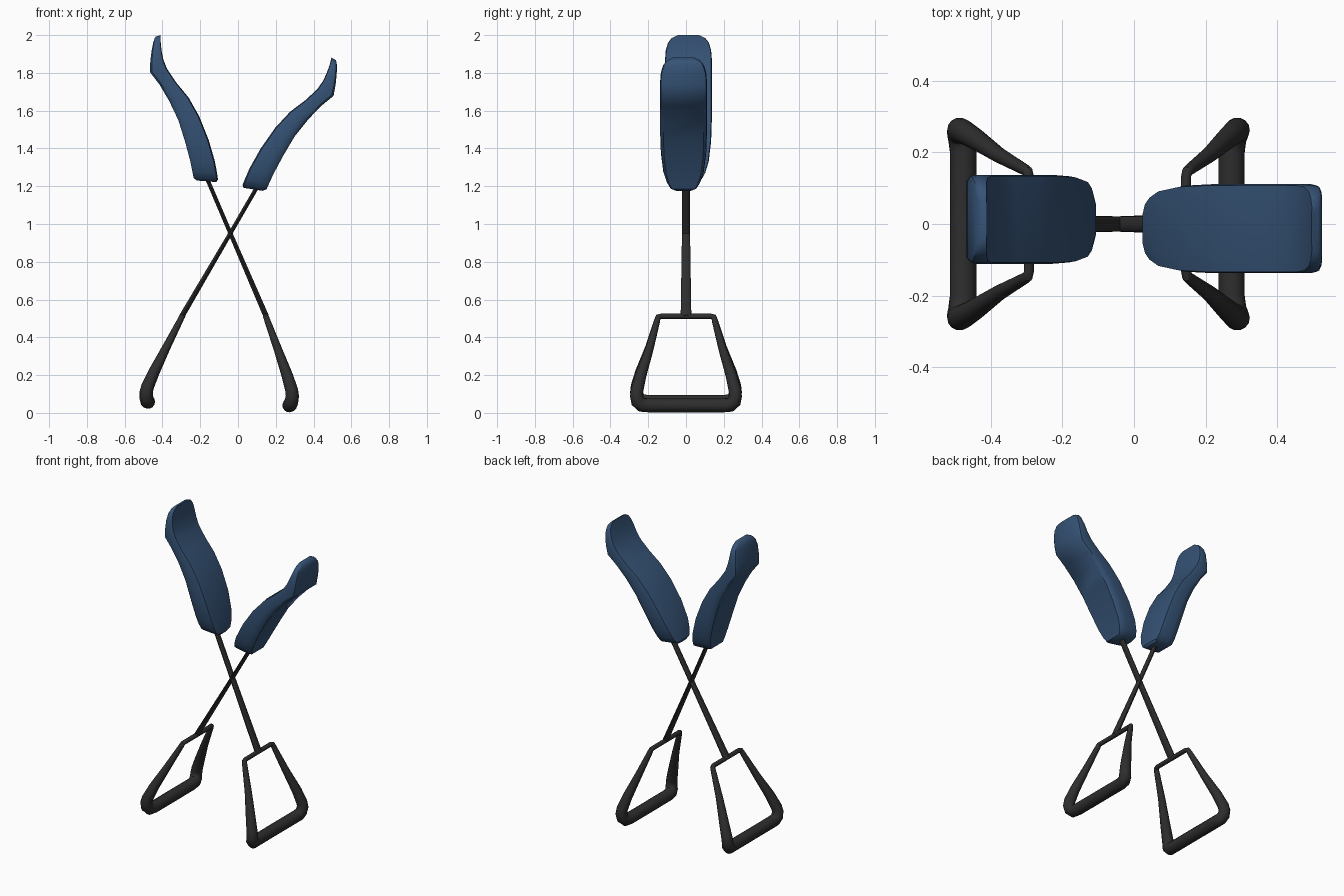
import bpy, bmesh, math
from mathutils import Vector, Matrix

cube = bpy.data.objects.get("Cube")
if cube:
    bpy.data.objects.remove(cube, do_unlink=True)


def material(name, rgb):
    mat = bpy.data.materials.new(name)
    mat.use_nodes = True
    mat.diffuse_color = (*rgb, 1)
    mat.node_tree.nodes["Principled BSDF"].inputs["Base Color"].default_value = (*rgb, 1)
    return mat


blue = material("grip blue", (0.036, 0.086, 0.18))
black = material("frame black", (0.027, 0.027, 0.027))


def loft(name, rings, mat, closed=False):
    """Skin equal-length rings of points; cap the ends unless closed."""
    bm = bmesh.new()
    loops = [[bm.verts.new(p) for p in ring] for ring in rings]
    count = len(loops[0])
    pairs = list(zip(loops, loops[1:]))
    if closed:
        pairs.append((loops[-1], loops[0]))
    else:
        bm.faces.new(loops[0])
        bm.faces.new(loops[-1])
    for a, b in pairs:
        for i in range(count):
            j = (i + 1) % count
            bm.faces.new((a[i], a[j], b[j], b[i]))
    bmesh.ops.recalc_face_normals(bm, faces=bm.faces)
    mesh = bpy.data.meshes.new(name)
    bm.to_mesh(mesh)
    bm.free()
    mesh.materials.append(mat)
    obj = bpy.data.objects.new(name, mesh)
    bpy.context.collection.objects.link(obj)
    bpy.ops.object.select_all(action='DESELECT')
    obj.select_set(True)
    bpy.context.view_layer.objects.active = obj
    bpy.ops.object.shade_smooth_by_angle(angle=math.radians(40))
    return obj


def sweep(name, path, normal, mat, flat=1.0, closed=False, sides=14):
    """Tube along (x, y, z, radius) points, flattened along the normal."""
    points = [Vector(p[:3]) for p in path]
    rings = []
    for i, p in enumerate(points):
        if closed:
            before, after = points[i - 1], points[(i + 1) % len(points)]
        else:
            before, after = points[max(i - 1, 0)], points[min(i + 1, len(points) - 1)]
        tangent = (after - before).normalized()
        across = (normal - tangent * normal.dot(tangent)).normalized()
        side = tangent.cross(across)
        ring = []
        for k in range(sides):
            t = math.tau * k / sides
            ring.append(p + path[i][3] * (across * math.cos(t) * flat + side * math.sin(t)))
        rings.append(ring)
    return loft(name, rings, mat, closed)


# Curved grip: outer x, z, inner x, z, half width at each station
stations = [
    (-.218, 1.23, -.115, 1.222, .045),
    (-.235, 1.243, -.106, 1.236, .07),
    (-.241, 1.275, -.111, 1.27, .089),
    (-.252, 1.33, -.122, 1.33, .107),
    (-.28, 1.435, -.155, 1.445, .12),
    (-.316, 1.55, -.205, 1.57, .124),
    (-.366, 1.655, -.262, 1.67, .124),
    (-.417, 1.74, -.328, 1.75, .124),
    (-.467, 1.805, -.375, 1.82, .124),
    (-.464, 1.865, -.395, 1.87, .124),
    (-.457, 1.92, -.405, 1.92, .12),
    (-.449, 1.96, -.409, 1.96, .108),
    (-.442, 1.982, -.41, 1.984, .09),
    (-.435, 1.992, -.41, 2.0, .06),
]
# Section: crisp edge on the gently domed inner face, soft edge outside
half = [(1, .6), (.95, .97), (.8, 1), (.35, 1), (.12, .97), (0, .86)]
section = half + [(u, -v) for u, v in reversed(half)]
rings = []
for ox, oz, ix, iz, w in stations:
    outer, inner = Vector((ox, .013, oz)), Vector((ix, .013, iz))
    rings.append([outer.lerp(inner, u) + Vector((0, v * w, 0)) for u, v in section])
grip = loft("right_grip", rings, blue)

# Flat tapering shaft
shaft = sweep("right_shaft", [(-.17, 0, 1.255, .021), (-.04, 0, .95, .022), (.149, 0, .512, .029)],
              Vector((.92, 0, .4)), black, flat=.5)

# Trapezoid frame, one side mirrored to the other
side_path = [
    (.145, .132, .512, .014),
    (.149, .147, .508, .015),
    (.155, .152, .49, .016),
    (.21, .193, .34, .022),
    (.26, .239, .2, .03),
    (.284, .259, .12, .034),
    (.288, .262, .09, .035),
    (.283, .255, .06, .037),
    (.276, .236, .043, .038),
    (.272, .2, .04, .037),
]
loop = side_path + [(x, -y, z, r) for x, y, z, r in reversed(side_path)]
frame = sweep("right_frame", loop, Vector((.95, 0, .3)), black, closed=True)


# Second tool: turned about and tilted to cross the first
def turned_copy(obj, name, pivot, target, tilt):
    copy = bpy.data.objects.new(name, obj.data)
    bpy.context.collection.objects.link(copy)
    copy.matrix_world = (Matrix.Translation(target) @ Matrix.Rotation(tilt, 4, 'Y')
                         @ Matrix.Rotation(math.pi, 4, 'Z')
                         @ Matrix.Translation(-Vector(pivot)))
    for mod in obj.modifiers:
        new = copy.modifiers.new(mod.name, mod.type)
        if mod.type == 'NODES':
            new.node_group = mod.node_group


turned_copy(grip, "left_grip", (-.11, 0, 1.24), Vector((.029, 0, 1.21)), .231)
for part, label in ((shaft, "left_shaft"), (frame, "left_frame")):
    turned_copy(part, label, (-.156, 0, 1.219), Vector((.092, 0, 1.177)), .122)
